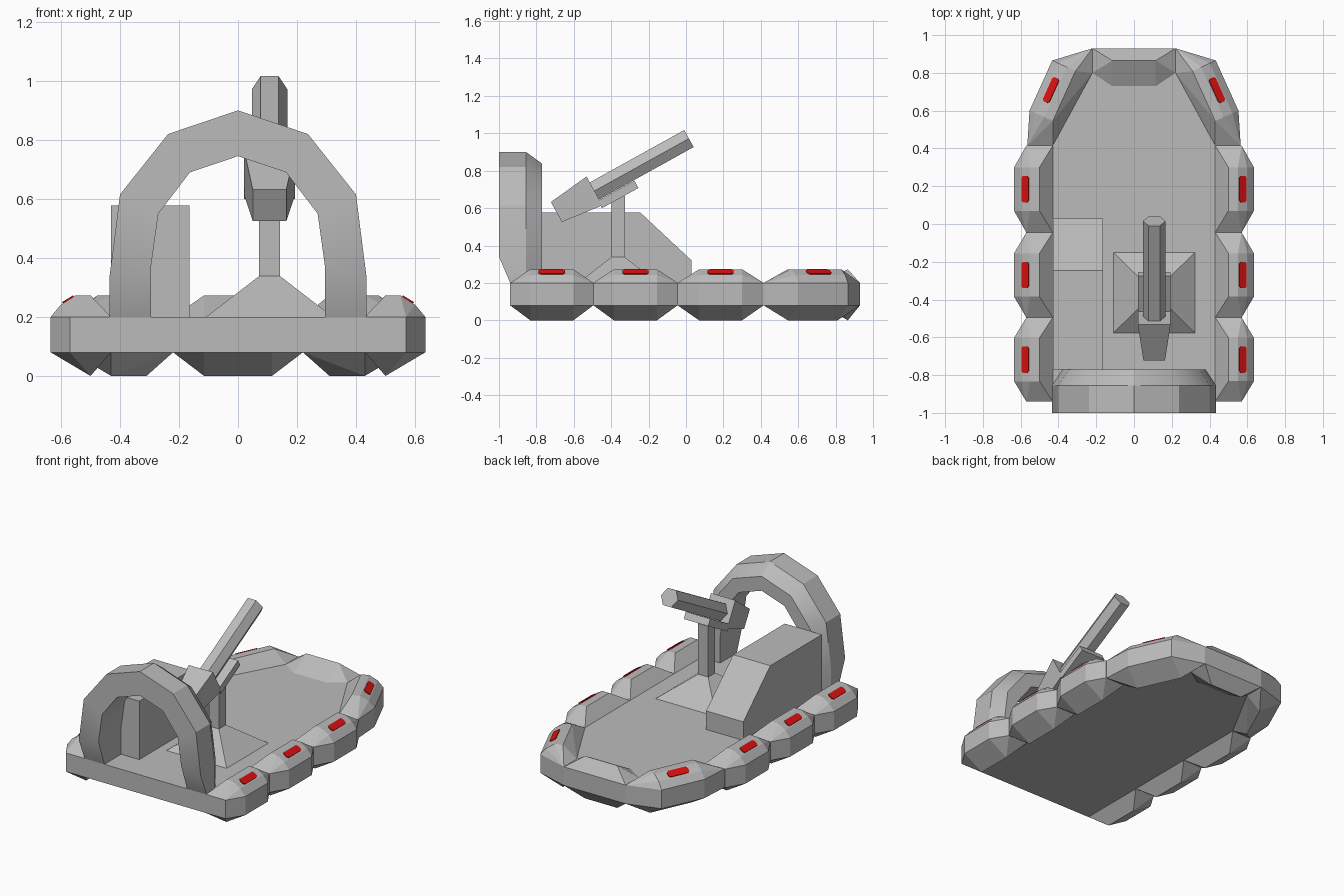
import bpy, bmesh, math
from mathutils import Vector, Matrix

cube = bpy.data.objects.get("Cube")
if cube:
    bpy.data.objects.remove(cube, do_unlink=True)


def material(name, colour):
    m = bpy.data.materials.new(name)
    m.use_nodes = True
    m.diffuse_color = colour
    m.node_tree.nodes["Principled BSDF"].inputs["Base Color"].default_value = colour
    return m


GREY = material("hull_grey", (0.5, 0.5, 0.5, 1))
RED = material("marker_red", (0.7, 0.005, 0.005, 1))


def finish(bm, name, mat=GREY, smooth=False):
    bmesh.ops.recalc_face_normals(bm, faces=bm.faces)
    mesh = bpy.data.meshes.new(name)
    bm.to_mesh(mesh)
    bm.free()
    mesh.materials.append(mat)
    obj = bpy.data.objects.new(name, mesh)
    bpy.context.collection.objects.link(obj)
    if smooth:
        bpy.ops.object.select_all(action="DESELECT")
        obj.select_set(True)
        bpy.context.view_layer.objects.active = obj
        bpy.ops.object.shade_smooth_by_angle(angle=math.radians(30))
    return obj


def hull(name, points, mat=GREY):
    """Convex solid around the points, with flat faces merged."""
    bm = bmesh.new()
    for p in points:
        bm.verts.new(p)
    res = bmesh.ops.convex_hull(bm, input=bm.verts)
    inside = {v for v in res["geom_interior"] if isinstance(v, bmesh.types.BMVert)}
    bmesh.ops.delete(bm, geom=list(inside), context="VERTS")
    bmesh.ops.dissolve_limit(bm, angle_limit=0.02, verts=bm.verts, edges=bm.edges)
    return finish(bm, name, mat)


def box_points(x, y, z):
    return [(a, b, c) for a in x for b in y for c in z]


LOW, RIM, TOP = 0.08, 0.2, 0.273


def pontoon(name, ends, ridge, side=1, shoulder=True):
    """Faceted float: end rectangles, a bulging middle and a raised ridge."""
    p, q = (Vector((x, y, 0)) for x, y in ridge)
    along = (q - p).normalized()
    out = Vector((along.y, -along.x, 0))
    up = Vector((0, 0, 1))
    pts = [Vector((x, y, z)) for x, y in ends for z in (LOW, RIM)]
    for r in (p, q):
        pts += [r, r + TOP * up, r + out * 0.135 + LOW * up, r + out * 0.135 + RIM * up]
        if shoulder:
            pts += [r + out * 0.05 + TOP * up, r + out * 0.1 + 0.242 * up]
    flip = Matrix.Diagonal((side, 1, 1))
    hull(name, [flip @ v for v in pts])
    if shoulder:
        # red marker plate lying on the sloped shoulder
        down = Vector((out.x * 0.05, out.y * 0.05, -0.031)).normalized()
        normal = along.cross(down)
        if normal.z < 0:
            normal.negate()
        mid = (p + q) / 2 + out * 0.075 + up * 0.2575
        plate = [mid + along * a * s + down * b * t + normal * h
                 for a, b in ((0.07, 0.012), (0.06, 0.022))
                 for s in (-1, 1) for t in (-1, 1) for h in (-0.002, 0.005)]
        hull(name + "_marker", [flip @ v for v in plate], RED)


# Deck plate with a tapered bow
deck_plan = [(0.43, -0.94), (0.43, 0.42), (0.22, 0.8)]
hull("deck", [(s * x, y, z) for x, y in deck_plan for s in (-1, 1) for z in (LOW, RIM)])

# Side floats, bow corner floats and bow float
cuts = [-0.94, -0.495, -0.045, 0.415]
for side, label in ((1, "left"), (-1, "right")):
    for i, (a, b) in enumerate(zip(cuts, cuts[1:])):
        c = (a + b) / 2
        pontoon(f"{label}_float_{i + 1}", [(x, y) for x in (0.43, 0.57) for y in (a, b)],
                [(0.5, c - 0.115), (0.5, c + 0.115)], side)
    pontoon(f"{label}_bow_float", [(0.43, 0.415), (0.565, 0.415), (0.22, 0.8), (0.22, 0.93)],
            [(0.43, 0.545), (0.31, 0.81)], side)
pontoon("bow_float", [(s * 0.22, y) for s in (-1, 1) for y in (0.8, 0.93)],
        [(-0.115, 0.865), (0.115, 0.865)], shoulder=False)

# Arch: paired outer and inner outlines, swept as a five-sided section
outer = [(0.435, 0.2), (0.435, 0.34), (0.4, 0.615), (0.237, 0.82), (0, 0.9)]
inner = [(0.295, 0.2), (0.295, 0.37), (0.27, 0.55), (0.163, 0.69), (0, 0.745)]
half = list(zip(outer, inner))
whole = half + [((-o[0], o[1]), (-i[0], i[1])) for o, i in reversed(half[:-1])]
bm = bmesh.new()
rings = []
for k, (o, i) in enumerate(whole):
    foot = k in (0, len(whole) - 1)
    front = -0.94 if foot else -1.0
    o, i = Vector(o), Vector(i)
    back = o.lerp(i, 0.4)
    if foot:
        back.y = o.y
    section = [(o, front), (o, -0.855), (back, -0.77), (i, -0.77), (i, front)]
    rings.append([bm.verts.new((p.x, y, p.y)) for p, y in section])
for r, s in zip(rings, rings[1:]):
    for j in range(5):
        n = (j + 1) % 5
        bm.faces.new((r[j], r[n], s[n], s[j]))
bm.faces.new(rings[0])
bm.faces.new(rings[-1])
finish(bm, "arch", smooth=True)

# Engine housing with a sloped end
housing = [(-0.77, 0.19), (-0.77, 0.577), (-0.245, 0.577), (0.03, 0.32), (0.03, 0.19)]
hull("housing", [(x, y, z) for y, z in housing for x in (-0.43, -0.165)])

# Gun mount: pyramid foot and square post
GX, GY = 0.107, -0.363
hull("mount_foot", box_points((GX - 0.215, GX + 0.215), (GY - 0.213, GY + 0.213), (0.19, 0.2))
     + box_points((GX - 0.036, GX + 0.036), (GY - 0.036, GY + 0.036), (0.338,)))
hull("mount_post", box_points((GX - 0.036, GX + 0.036), (GY - 0.036, GY + 0.036), (0.33, 0.665)))

# Tilted gun: breech, cradle and six-sided barrel share one frame
tilt = Matrix.Translation((GX, -0.489, 0.692)) @ Matrix.Rotation(math.radians(29), 4, "X")


def tilted(name, points):
    hull(name, [tilt @ Vector(p) for p in points])


tilted("breech", box_points((-0.057, 0.057), (-0.233,), (-0.061, 0.061))
       + box_points((-0.087, 0.087), (0,), (-0.088, 0.088)))
tilted("cradle", box_points((-0.087, 0.087), (-0.01, 0.213), (-0.1, -0.055)))
tilted("barrel", [(0.06 * math.cos(a), y, 0.06 * math.sin(a))
                  for a in (k * math.pi / 3 for k in range(6)) for y in (-0.02, 0.577)])
